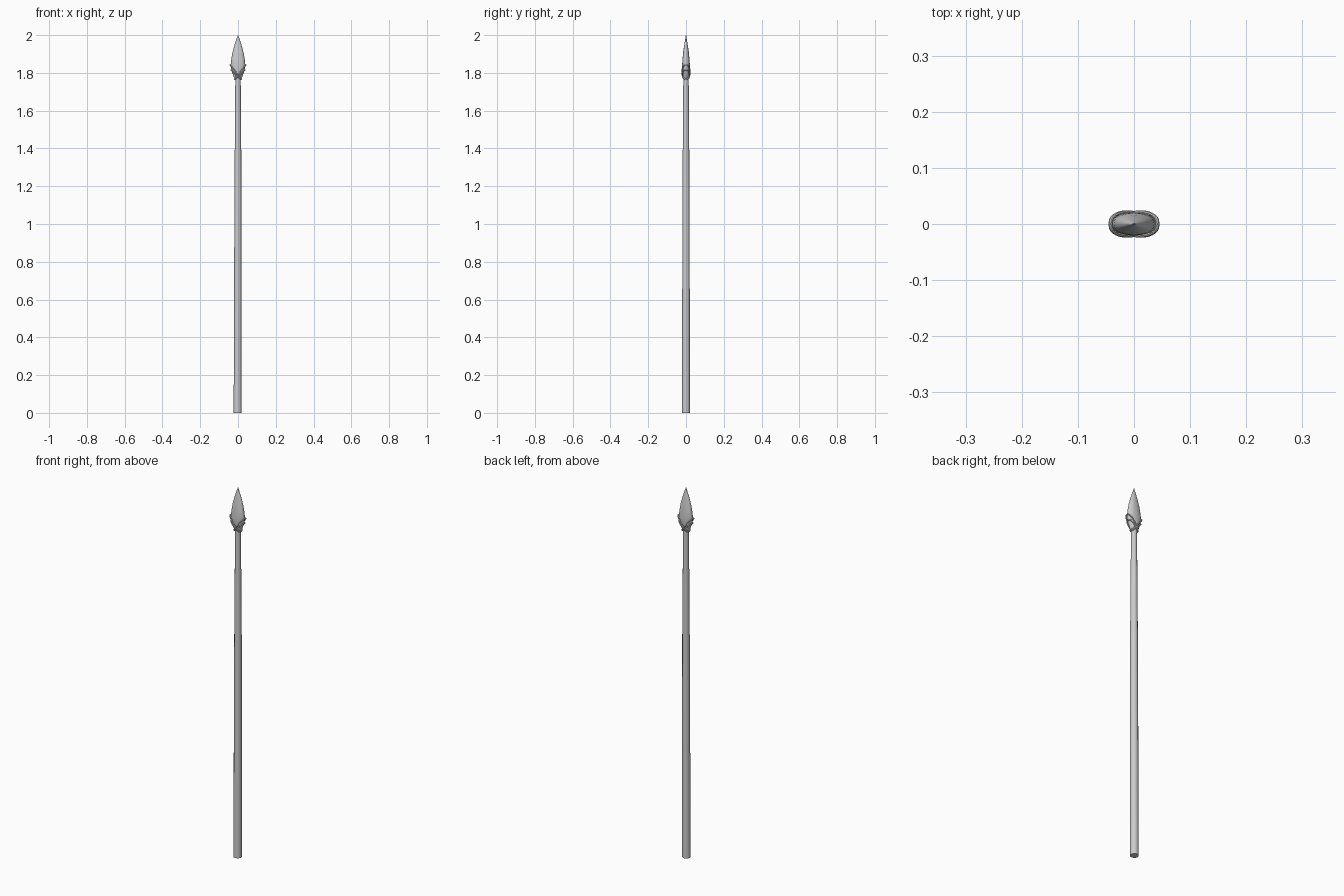
import bpy, bmesh
from math import sin, cos, pi, radians

if "Cube" in bpy.data.objects:
    bpy.data.objects.remove(bpy.data.objects["Cube"])


def loft(name, sections, sides, power=1.0):
    """Skin elliptical sections (z, half width x, half depth y, offset x)."""
    bm = bmesh.new()
    rings = []
    for z, rx, ry, ox in sections:
        ring = []
        for i in range(sides):
            a = 2 * pi * i / sides
            c, s = cos(a), sin(a)
            x = rx * abs(c) ** power * (1 if c > 0 else -1)
            y = ry * abs(s) ** power * (1 if s > 0 else -1)
            ring.append(bm.verts.new((x + ox, y, z)))
        rings.append(ring)
    for r0, r1 in zip(rings, rings[1:]):
        for i in range(sides):
            j = (i + 1) % sides
            bm.faces.new((r0[i], r0[j], r1[j], r1[i]))
    bm.faces.new(rings[0][::-1])
    bm.faces.new(rings[-1])
    bmesh.ops.recalc_face_normals(bm, faces=bm.faces)
    return finish(name, bm)


def finish(name, bm):
    me = bpy.data.meshes.new(name)
    bm.to_mesh(me)
    bm.free()
    ob = bpy.data.objects.new(name, me)
    bpy.context.collection.objects.link(ob)
    bpy.ops.object.select_all(action='DESELECT')
    ob.select_set(True)
    bpy.context.view_layer.objects.active = ob
    bpy.ops.object.shade_smooth_by_angle(angle=radians(40))
    return ob


def lashing(name, side, high, low, depth, tube=0.0035, n=28, m=8):
    """Tilted cord loop from a high point on one side to a low one on the other."""
    (xh, zh), (xl, zl) = high, low
    cx, cz = (xh + xl) / 2, (zh + zl) / 2
    hx, hz = (xh - xl) / 2, (zh - zl) / 2
    length = (hx * hx + hz * hz) ** 0.5
    ux, uz = hx / length, hz / length
    bm = bmesh.new()
    rings = []
    for i in range(n):
        a = 2 * pi * i / n
        c, s = cos(a), sin(a)
        ring = []
        for k in range(m):
            b = 2 * pi * k / m
            along = (length + tube * cos(b)) * c
            out = tube * sin(b)
            x = cx + ux * along - uz * out
            z = cz + uz * along + ux * out
            y = (depth + tube * cos(b)) * abs(s) ** 0.75 * (1 if s > 0 else -1)
            ring.append(bm.verts.new((side * x, y, z)))
        rings.append(ring)
    for i in range(n):
        r0, r1 = rings[i], rings[(i + 1) % n]
        for k in range(m):
            j = (k + 1) % m
            bm.faces.new((r0[k], r0[j], r1[j], r1[k]))
    bmesh.ops.recalc_face_normals(bm, faces=bm.faces)
    return finish(name, bm)


# Tapering wooden shaft
loft("shaft", [(0, .021, .021, -.002), (.6, .02, .02, -.001), (1.2, .0185, .0185, 0),
               (1.5, .0165, .0165, 0), (1.8, .014, .014, 0)], 12)

# Flattened leaf-shaped point
loft("spear_head", [(1.76, .010, .010, 0), (1.78, .023, .016, 0), (1.81, .034, .020, 0),
                    (1.84, .039, .0205, 0), (1.87, .036, .019, 0), (1.91, .029, .015, 0),
                    (1.95, .018, .009, 0), (1.98, .008, .004, 0), (2.0, .0008, .0008, 0)],
     20, 0.9)

# Crossed cord loops tying the head to the shaft
for label, side in (("right", 1), ("left", -1)):
    lashing("lashing_upper_" + label, side, (.042, 1.842), (-.018, 1.767), .021)
    lashing("lashing_lower_" + label, side, (.036, 1.815), (-.016, 1.765), .019)
